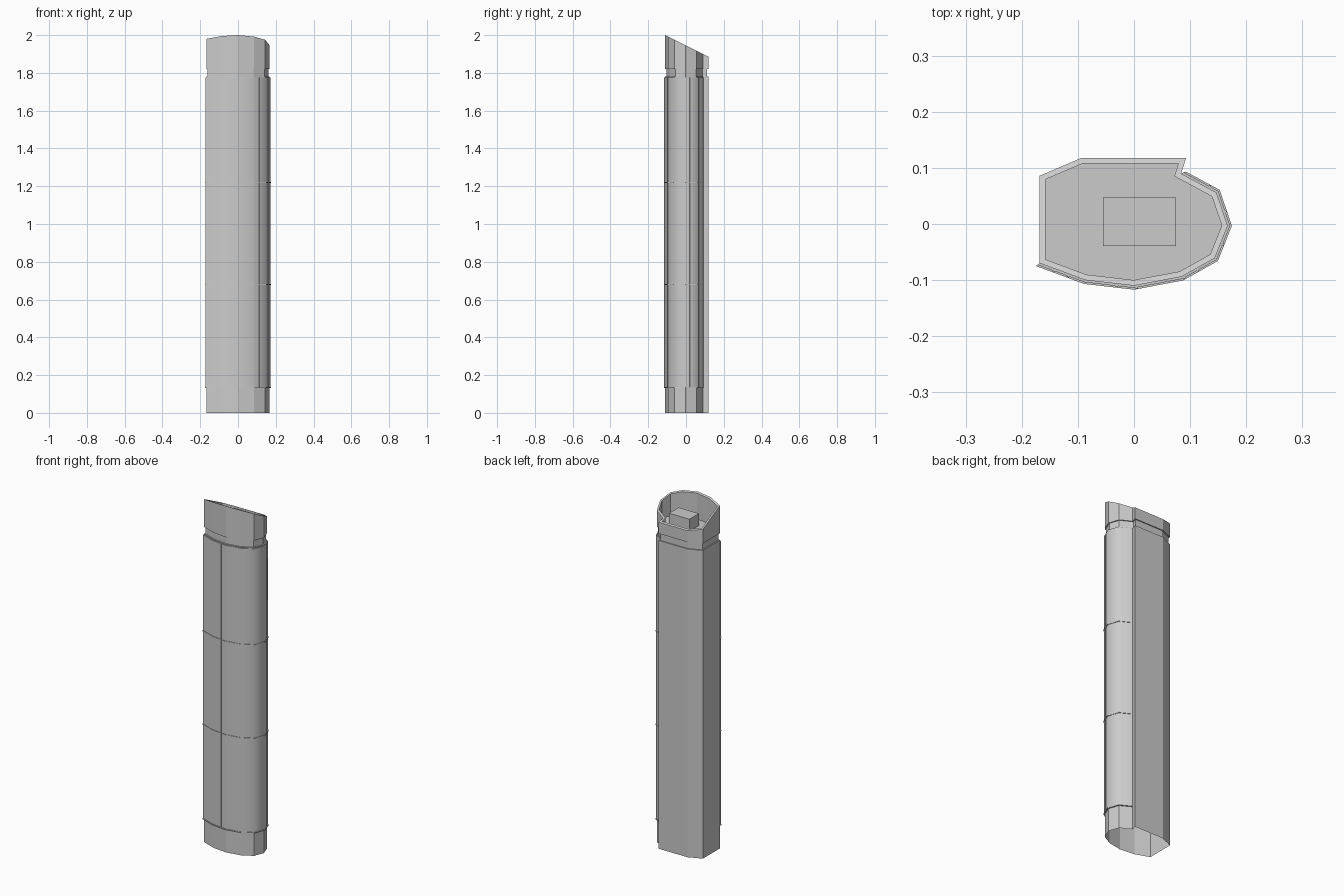
import bpy, bmesh, math
from mathutils import Vector

if "Cube" in bpy.data.objects:
    bpy.data.objects.remove(bpy.data.objects["Cube"])

grey = bpy.data.materials.new("light_grey")
grey.use_nodes = True
grey.diffuse_color = (0.6, 0.6, 0.6, 1)
grey.node_tree.nodes["Principled BSDF"].inputs["Base Color"].default_value = (0.6, 0.6, 0.6, 1)

# Plan of the tower, counter-clockwise: curved front first, then the flat back slab
CURVE = [(-.168, -.07), (-.087, -.1), (0, -.11), (.085, -.094), (.144, -.061),
         (.167, -.003), (.147, .056), (.084, .09)]
BACK = [(.093, .118), (-.093, .118), (-.168, .086)]
PLAN = [Vector(p) for p in CURVE + BACK]
FRONT = len(CURVE)


def normal(a, b):
    d = (b - a).normalized()
    return Vector((d.y, -d.x))


def offset(dist):
    """Plan moved outward by dist with mitred corners."""
    out = []
    for i, p in enumerate(PLAN):
        n1 = normal(PLAN[i - 1], p)
        n2 = normal(p, PLAN[(i + 1) % len(PLAN)])
        out.append(p + (n1 + n2) * dist / (1 + n1.dot(n2)))
    return out


def slant(p):
    """Height of the sloping roof line."""
    return 2 - .5 * (p.y + .11)


def loft(name, rings, cap=False, closed=True):
    """Skin between rings of 3D points."""
    bm = bmesh.new()
    loops = [[bm.verts.new(p) for p in ring] for ring in rings]
    n = len(loops[0])
    for a, b in zip(loops, loops[1:]):
        for i in range(n if closed else n - 1):
            j = (i + 1) % n
            bm.faces.new((a[i], a[j], b[j], b[i]))
    if cap:
        bm.faces.new(loops[-1])
    return finish(name, bm)


def finish(name, bm):
    mesh = bpy.data.meshes.new(name)
    bm.to_mesh(mesh)
    bm.free()
    mesh.materials.append(grey)
    ob = bpy.data.objects.new(name, mesh)
    bpy.context.collection.objects.link(ob)
    return ob


def level(points, z):
    return [(p.x, p.y, z) for p in points]


def sloped(points):
    return [(p.x, p.y, slant(p)) for p in points]


def box(name, centre, size, angle=0):
    bm = bmesh.new()
    bmesh.ops.create_cube(bm, size=1)
    bmesh.ops.scale(bm, vec=size, verts=bm.verts)
    ob = finish(name, bm)
    ob.location = centre
    ob.rotation_euler.z = angle
    return ob


# Open-bottomed core, stepping in at the neck below the crown
neck = offset(-.006)
loft("core", [level(PLAN, 0), level(PLAN, 1.78), level(neck, 1.78), level(neck, 1.82)])

# Hollow crown with a sloping rim and sunken roof
inner = offset(-.01)
loft("crown", [level(neck, 1.82), level(PLAN, 1.82), sloped(PLAN), sloped(inner),
               level(inner, 1.845)], cap=True)
box("roof_plant", (.01, .004, 1.88), (.13, .086, .07))

# Curved front facade standing just proud of the core
skin = offset(.004)[:FRONT]
edge = PLAN[:FRONT]
facade = loft("facade", [level(edge, .135), level(skin, .135), level(skin, 1.775),
                         level(edge, 1.775)], closed=False)
for poly in facade.data.polygons:
    poly.use_smooth = abs(poly.normal.z) < .5
bpy.context.view_layer.objects.active = facade
facade.select_set(True)
bpy.ops.object.shade_smooth_by_angle(angle=math.radians(50))

# Thin floor bands across the facade
lip = offset(.007)[:FRONT]
for i, z in enumerate((.135, .68, 1.22)):
    loft(f"floor_band_{i + 1}", [level(edge, z - .003), level(lip, z - .003),
                                 level(lip, z + .003), level(edge, z + .003)], closed=False)

# Slim upright fins: facade segment and position along it
FINS = [(0, .35), (0, .65), (1, .65), (2, .05), (3, .05), (3, .45),
        (4, .45), (5, .4), (6, .25)]
for i, (seg, t) in enumerate(FINS):
    a, b = skin[seg], skin[seg + 1]
    p = a.lerp(b, t)
    d = b - a
    box(f"fin_{i + 1}", (p.x, p.y, .955), (.004, .004, 1.64), math.atan2(d.y, d.x))
